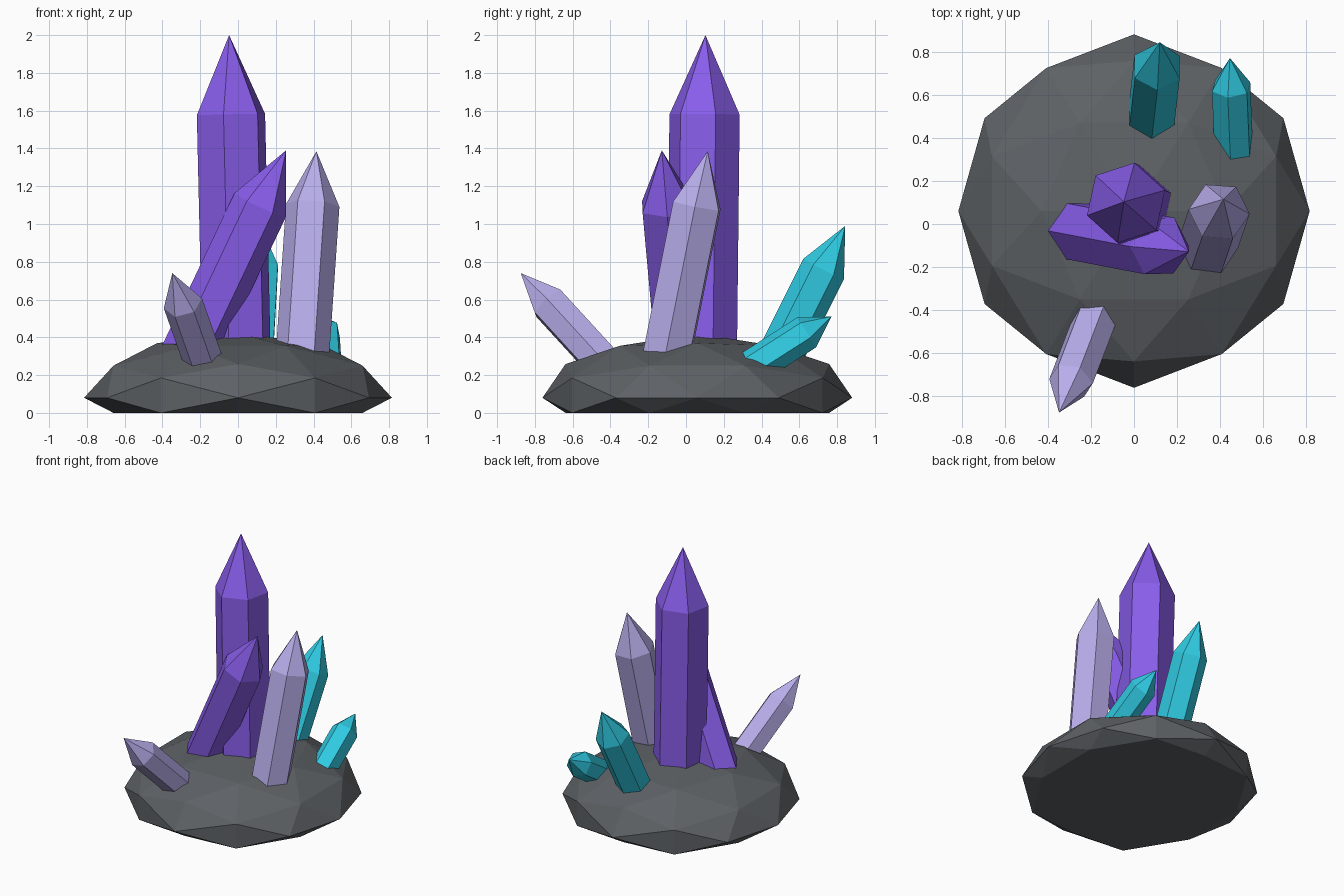
import bpy, bmesh
from math import cos, sin, radians
from mathutils import Vector

if "Cube" in bpy.data.objects:
    bpy.data.objects.remove(bpy.data.objects["Cube"])


def material(name, rgb):
    m = bpy.data.materials.new(name)
    m.diffuse_color = (*rgb, 1)
    m.use_nodes = True
    m.node_tree.nodes["Principled BSDF"].inputs["Base Color"].default_value = m.diffuse_color
    return m


PURPLE = material("purple", (0.25, 0.11, 0.83))
LAVENDER = material("lavender", (0.48, 0.42, 0.83))
TEAL = material("teal", (0.03, 0.60, 0.77))
STONE = material("dark_stone", (0.11, 0.12, 0.13))


def finish(bm, name, mat):
    bmesh.ops.recalc_face_normals(bm, faces=bm.faces)
    me = bpy.data.meshes.new(name)
    bm.to_mesh(me)
    bm.free()
    me.materials.append(mat)
    ob = bpy.data.objects.new(name, me)
    bpy.context.collection.objects.link(ob)
    return ob


def rock():
    # icosahedron lying on a two-fold axis, with edge midpoints pushed to the sphere
    g = (1 + 5 ** 0.5) / 2
    corners = []
    for a in (-1, 1):
        for b in (-g, g):
            corners += [Vector((b, a, 0)), Vector((0, b, a)), Vector((a, 0, b))]
    pts = [c.normalized() for c in corners]
    for i, p in enumerate(corners):
        for q in corners[i + 1:]:
            if (p - q).length < 2.1:
                pts.append((p + q).normalized())
    bm = bmesh.new()
    for p in pts:
        bm.verts.new(p)
    bmesh.ops.convex_hull(bm, input=bm.verts)
    # squash, then flatten the underside onto the ground
    for v in bm.verts:
        v.co = (v.co.x * 0.815, v.co.y * 0.82 + 0.06, max(0, v.co.z * 0.34 + 0.08))
    finish(bm, "rock_base", STONE)


def crystal(name, mat, root, tip, shoulder, radius, phase, buried=0.15):
    """Six-sided prism with a point; shoulder is the fraction of root-to-tip."""
    root, tip = Vector(root), Vector(tip)
    axis = tip - root
    turn = Vector((0, 0, 1)).rotation_difference(axis)
    bm = bmesh.new()
    rings = []
    for centre in (root - axis.normalized() * buried, root + axis * shoulder):
        ring = []
        for k in range(6):
            a = radians(phase + 60 * k)
            ring.append(bm.verts.new(centre + turn @ Vector((radius * cos(a), radius * sin(a), 0))))
        rings.append(ring)
    low, high = rings
    apex = bm.verts.new(tip)
    bm.faces.new(low)
    for k in range(6):
        n = (k + 1) % 6
        bm.faces.new((low[k], low[n], high[n], high[k]))
        bm.faces.new((high[k], high[n], apex))
    finish(bm, name, mat)


rock()
crystal("main_crystal", PURPLE, (-0.01, 0.085, 0.4), (-0.047, 0.103, 2.0), 0.737, 0.19, 18)
crystal("leaning_crystal", PURPLE, (-0.22, -0.037, 0.39), (0.255, -0.128, 1.39), 0.71, 0.15, 0)
crystal("tall_pale_crystal", LAVENDER, (0.345, -0.09, 0.36), (0.415, 0.115, 1.385), 0.72, 0.142, -4)
crystal("small_pale_crystal", LAVENDER, (-0.20, -0.49, 0.32), (-0.348, -0.875, 0.74), 0.62, 0.105, 0)
crystal("large_teal_crystal", TEAL, (0.085, 0.535, 0.375), (0.12, 0.843, 0.99), 0.63, 0.12, 30)
crystal("small_teal_crystal", TEAL, (0.46, 0.41, 0.28), (0.445, 0.77, 0.51), 0.63, 0.095, 22)
